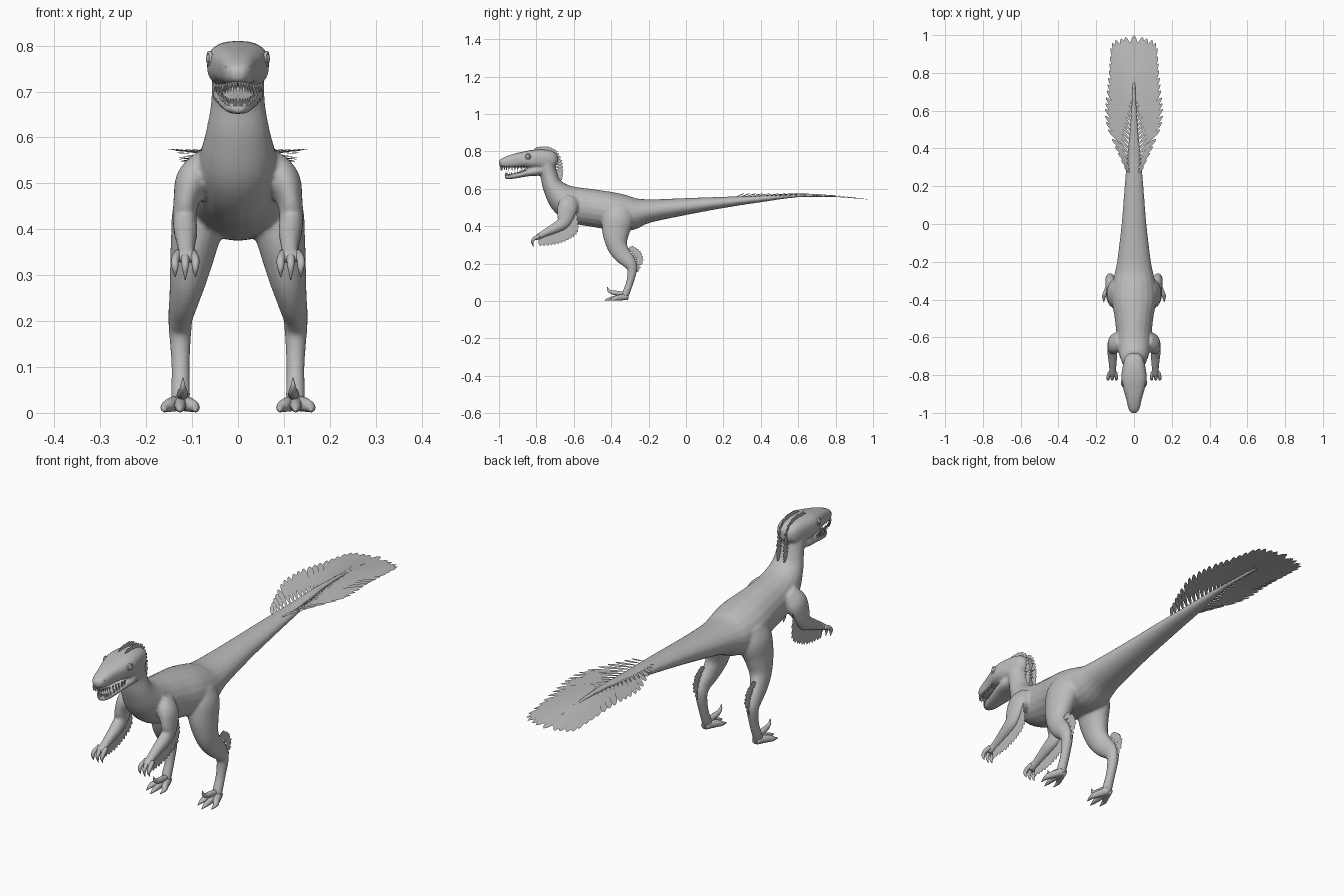
import bpy, bmesh, math
from mathutils import Vector, Matrix

if "Cube" in bpy.data.objects:
    bpy.data.objects.remove(bpy.data.objects["Cube"])

GREY = bpy.data.materials.new("plain grey")
GREY.diffuse_color = (0.5, 0.5, 0.5, 1)
GREY.use_nodes = True
GREY.node_tree.nodes["Principled BSDF"].inputs["Base Color"].default_value = GREY.diffuse_color
X = Vector((1, 0, 0))


def spline(pts, n):
    """Catmull-Rom through tuples of any size, n steps per span."""
    p = [Vector(q) for q in pts]
    p = [p[0] * 2 - p[1]] + p + [p[-1] * 2 - p[-2]]
    out = []
    for i in range(1, len(p) - 2):
        a, b, c, d = p[i - 1:i + 3]
        for k in range(n):
            t = k / n
            out.append((b * 2 + (c - a) * t + (a * 2 - b * 5 + c * 4 - d) * t * t
                        + (b * 3 - a - c * 3 + d) * t ** 3) * 0.5)
    return out + [p[-2]]


def at(pts, t):
    """Point at fraction t along a smooth path."""
    s = spline(pts, 16)
    return s[round(t * (len(s) - 1))]


def loft(bm, pts, side=1, n=5, seg=20, power=1.0):
    """Tube through (x, y, z, half width, half depth); side=-1 mirrors it."""
    st = spline(pts, n)
    rings = []
    for i, s in enumerate(st):
        tan = Vector(st[min(i + 1, len(st) - 1)][:3]) - Vector(st[max(i - 1, 0)][:3])
        tan.normalize()
        wide = (X - tan * tan.x).normalized()
        deep = tan.cross(wide)
        ring = []
        for k in range(seg):
            a = math.tau * k / seg
            c, d = math.cos(a), math.sin(a)
            c = math.copysign(abs(c) ** power, c)
            d = math.copysign(abs(d) ** power, d)
            v = Vector(s[:3]) + wide * c * max(s[3], .001) + deep * d * max(s[4], .001)
            ring.append(bm.verts.new((v.x * side, v.y, v.z)))
        rings.append(ring)
    for r, q in zip(rings, rings[1:]):
        for k in range(seg):
            bm.faces.new((r[k], r[(k + 1) % seg], q[(k + 1) % seg], q[k]))
    bm.faces.new(rings[0])
    bm.faces.new(rings[-1])


def feather(bm, base, tip, width, normal):
    """Flat leaf-shaped vane."""
    base, tip = Vector(base), Vector(tip)
    d = tip - base
    w = d.cross(Vector(normal)).normalized() * width / 2
    shape = [(0, .25), (.3, .7), (.6, 1), (.82, .85), (.95, .4)]
    pts = [base + d * u + w * v for u, v in shape] + [tip]
    pts += [base + d * u - w * v for u, v in reversed(shape)]
    bm.faces.new([bm.verts.new(p) for p in pts])


def finish(bm, name, smooth=True, recalc=True):
    if recalc:
        bmesh.ops.recalc_face_normals(bm, faces=bm.faces)
    for f in bm.faces:
        f.smooth = smooth
    me = bpy.data.meshes.new(name)
    bm.to_mesh(me)
    bm.free()
    me.materials.append(GREY)
    ob = bpy.data.objects.new(name, me)
    bpy.context.collection.objects.link(ob)
    return ob


# Body: tail, trunk, neck, skull, jaw and limbs fused into one skin
bm = bmesh.new()
loft(bm, [(0, .80, .56, .007, .007), (0, .6, .565, .014, .011), (0, .4, .546, .033, .018),
          (0, .2, .527, .05, .030), (0, 0, .505, .066, .045), (0, -.2, .481, .09, .063),
          (0, -.3, .468, .110, .092), (0, -.4, .482, .118, .100), (0, -.5, .497, .102, .100),
          (0, -.59, .513, .092, .097), (0, -.66, .55, .086, .082), (0, -.712, .612, .070, .055),
          (0, -.733, .675, .059, .046), (0, -.75, .735, .056, .046), (0, -.765, .76, .04, .035)])
loft(bm, [(0, -.685, .755, .028, .02), (0, -.71, .756, .049, .043), (0, -.76, .757, .061, .053),
          (0, -.82, .758, .068, .050), (0, -.87, .756, .058, .042), (0, -.92, .749, .043, .037),
          (0, -.96, .742, .034, .030), (0, -.985, .738, .026, .022), (0, -1.0, .735, .012, .012)],
     power=.75)
loft(bm, [(0, -.77, .70, .05, .026), (0, -.80, .694, .056, .025), (0, -.85, .685, .050, .019),
          (0, -.9, .672, .039, .015), (0, -.945, .664, .028, .013), (0, -.968, .663, .014, .009)],
     power=.8)
LEG = [(.07, -.36, .50, .045, .07), (.082, -.365, .44, .060, .085), (.095, -.375, .37, .052, .074),
       (.107, -.37, .30, .042, .056), (.117, -.343, .25, .033, .047), (.125, -.306, .21, .027, .038),
       (.126, -.288, .17, .024, .027), (.125, -.300, .10, .020, .020), (.125, -.322, .04, .021, .020),
       (.125, -.328, .016, .02, .016)]
ARM = [(.07, -.61, .545, .03, .045), (.098, -.63, .505, .038, .055), (.113, -.643, .46, .028, .048),
       (.116, -.655, .42, .026, .036), (.114, -.69, .395, .026, .029), (.113, -.74, .37, .021, .022),
       (.113, -.775, .352, .019, .017), (.113, -.798, .338, .025, .014), (.113, -.806, .33, .018, .01)]
for s in (1, -1):
    loft(bm, LEG, s)
    loft(bm, ARM, s)
body = finish(bm, "body")
m = body.modifiers.new("fuse", 'REMESH')
m.mode, m.voxel_size, m.use_smooth_shade = 'VOXEL', .006, True
m = body.modifiers.new("soften", 'SMOOTH')
m.factor, m.iterations = .5, 5

# Feet and sickle claws
bm = bmesh.new()
for s in (1, -1):
    for x, y in ((.093, -.415), (.126, -.435), (.159, -.415)):
        mx = .125 + (x - .125) * .7
        loft(bm, [(.125, -.315, .022, .018, .018), (mx, -.365, .017, .014, .015),
                  (x, y + .03, .011, .010, .010), (x * 1.02 - .0025, y, .003, .001, .002)], s, seg=10)
    loft(bm, [(.122, -.325, .035, .012, .014), (.121, -.37, .042, .012, .013),
              (.120, -.395, .046, .010, .011), (.120, -.415, .058, .006, .007),
              (.120, -.42, .077, .001, .001)], s, seg=10)
finish(bm, "toes")

# Fingers and claws
bm = bmesh.new()
for s in (1, -1):
    for dx, drop in ((-.020, 0), (.002, -.006), (.024, 0)):
        loft(bm, [(.113 + dx * .7, -.785, .347, .010, .010), (.113 + dx, -.812, .333, .009, .010),
                  (.113 + dx, -.822, .316, .007, .007), (.113 + dx, -.816, .296 + drop, .001, .001)],
             s, seg=10)
finish(bm, "fingers")

# Tail fan
bm = bmesh.new()
TIPS = [(.05, .31), (.10, .41), (.15, .54), (.152, .64), (.14, .74), (.13, .85),
        (.115, .96), (.045, .99)]
for s in (1, -1):
    for i in range(22):
        t = i / 21
        tip = at([(x, y, 0) for x, y in TIPS], t)
        by = .27 + .51 * t
        tz = .575 - .035 * max(0, (tip.y - .68) / .32)
        feather(bm, (s * .022 * (1 - t), by, .557 + .004 * t + i * .0003),
                (s * tip.x, tip.y, tz), .018 + .024 * t, (0, 0, 1))
feather(bm, (0, .75, .563), (0, 1.0, .543), .05, (0, 0, 1))
finish(bm, "tail_feathers", False, False)


# Upright feather rows on head, arms and shanks
def row(name, bases, tips, x, n, width):
    b = bmesh.new()
    for s in (1, -1):
        for i in range(n):
            p = at([(0, y, z) for y, z in bases], i / (n - 1))
            q = at([(0, y, z) for y, z in tips], i / (n - 1))
            off = s * (x + .0015 * (i % 2))
            feather(b, (off, p.y, p.z), (off, q.y, q.z), width, (1, 0, 0))
    finish(b, name, False, False)


row("crest_feathers",
    [(-.82, .80), (-.77, .80), (-.725, .785), (-.705, .74), (-.695, .69), (-.69, .66)],
    [(-.785, .822), (-.73, .823), (-.683, .795), (-.660, .74), (-.656, .69), (-.662, .65)],
    .016, 17, .017)
row("arm_feathers",
    [(-.62, .48), (-.635, .43), (-.67, .40), (-.72, .38), (-.775, .355)],
    [(-.582, .465), (-.577, .37), (-.63, .325), (-.70, .300), (-.778, .293)],
    .115, 17, .025)
row("leg_feathers",
    [(-.315, .275), (-.285, .24), (-.272, .21), (-.275, .17)],
    [(-.275, .288), (-.242, .265), (-.227, .22), (-.252, .160)],
    .126, 10, .019)

# Teeth: two arcs around the jaws
bm = bmesh.new()


def tooth(x, y, z, length):
    rot = Matrix.Rotation(math.pi if length < 0 else 0, 4, 'X')
    bmesh.ops.create_cone(bm, cap_ends=True, segments=6, radius1=.0045, radius2=.0003,
                          depth=abs(length), matrix=Matrix.Translation((x, y, z + length / 2)) @ rot)


UP = [(.050, -.865, .719), (.040, -.915, .716), (.030, -.96, .717), (.020, -.985, .720),
      (.004, -.990, .722)]
LOW = [(.042, -.86, .694), (.034, -.90, .681), (.024, -.945, .671), (.013, -.962, .668),
       (.003, -.965, .668)]
for s in (1, -1):
    for i in range(13):
        p, q = at(UP, i / 12), at(LOW, i / 12)
        tooth(s * p.x, p.y, p.z, -.022)
        tooth(s * q.x, q.y, q.z, .018)
finish(bm, "teeth", False)

# Eyes with raised lids, and nostril rims
for s, label in ((1, "left"), (-1, "right")):
    bpy.ops.mesh.primitive_uv_sphere_add(segments=20, ring_count=12, radius=.012,
                                         location=(s * .058, -.845, .772))
    eye = bpy.context.object
    eye.name = label + "_eye"
    parts = [eye]
    for name, r, t, loc in (("_eyelid", .013, .004, (s * .062, -.845, .772)),
                            ("_nostril", .006, .002, (s * .027, -.972, .748))):
        bpy.ops.mesh.primitive_torus_add(major_radius=r, minor_radius=t, major_segments=20,
                                         minor_segments=8, location=loc,
                                         rotation=(0, math.pi / 2, s * -.25))
        bpy.context.object.name = label + name
        parts.append(bpy.context.object)
    for ob in parts:
        ob.data.materials.append(GREY)
        for f in ob.data.polygons:
            f.use_smooth = True
